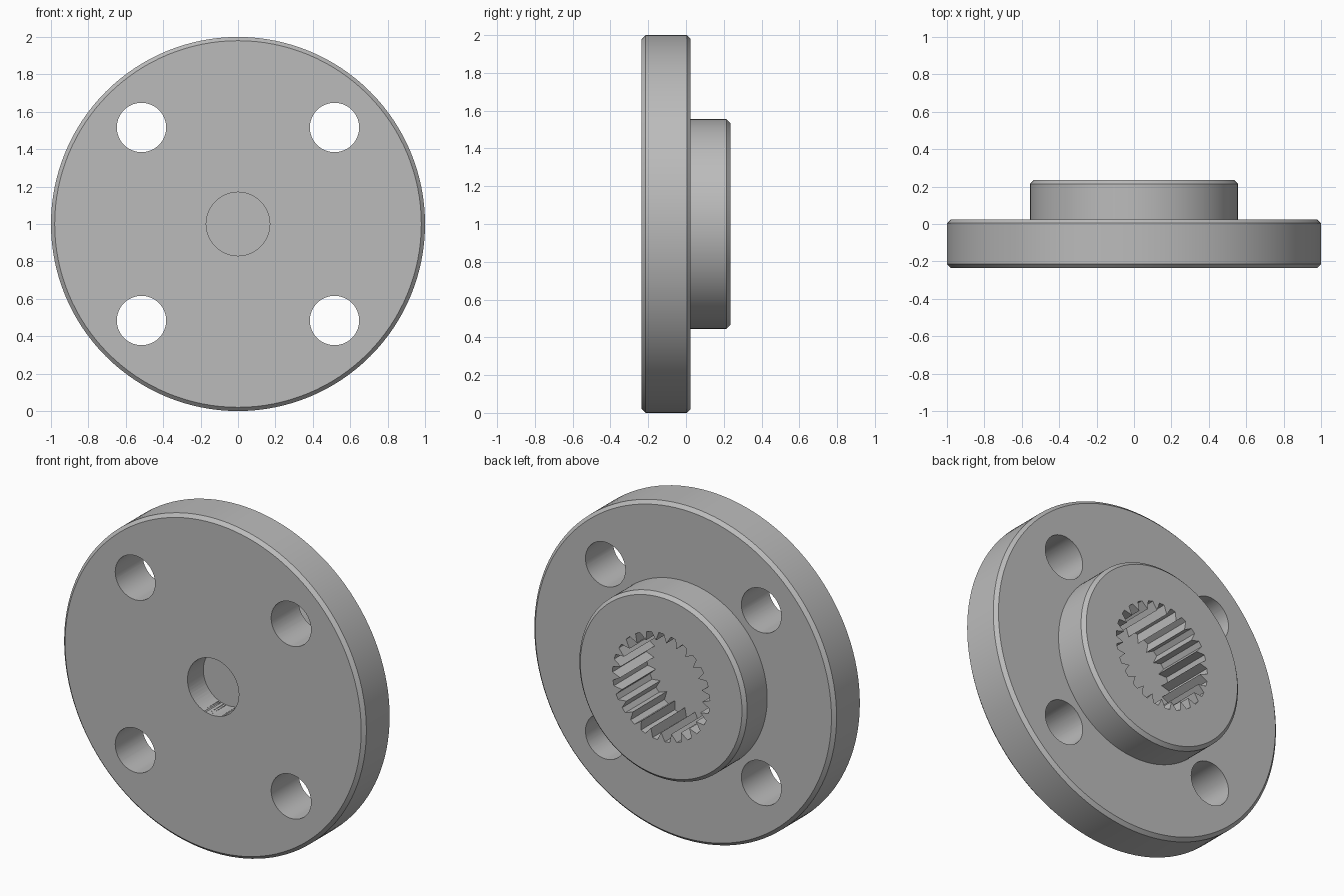
import bpy, bmesh
from math import sin, cos, pi, radians
from mathutils import Vector

cube = bpy.data.objects.get("Cube")
if cube:
    bpy.data.objects.remove(cube, do_unlink=True)

BACK, FRONT, STEP, FLOOR = 0.235, -0.235, 0.025, -0.085
BEVEL = 0.02
HUB_Z = 1.0

grey = bpy.data.materials.new("plain grey")
grey.use_nodes = True
colour = (0.5, 0.5, 0.5, 1)
grey.diffuse_color = colour
grey.node_tree.nodes["Principled BSDF"].inputs["Base Color"].default_value = colour


def make_object(name, bm):
    bmesh.ops.recalc_face_normals(bm, faces=bm.faces[:])
    mesh = bpy.data.meshes.new(name)
    bm.to_mesh(mesh)
    bm.free()
    mesh.materials.append(grey)
    obj = bpy.data.objects.new(name, mesh)
    bpy.context.collection.objects.link(obj)
    return obj


def lathe(name, profile, steps=128):
    """Spin (radius, y) points about the hub axis."""
    bm = bmesh.new()
    verts = [bm.verts.new((r, y, HUB_Z)) for r, y in profile]
    edges = [bm.edges.new(pair) for pair in zip(verts, verts[1:])]
    bmesh.ops.spin(bm, geom=verts + edges, cent=(0, 0, HUB_Z), axis=(0, 1, 0),
                   angle=2 * pi, steps=steps, use_duplicate=False)
    bmesh.ops.remove_doubles(bm, verts=bm.verts[:], dist=1e-5)
    return make_object(name, bm)


def prism(name, outline, y0, y1):
    """Extrude an (x, z) outline along y."""
    bm = bmesh.new()
    face = bm.faces.new([bm.verts.new((x, y0, z)) for x, z in outline])
    top = bmesh.ops.extrude_face_region(bm, geom=[face])["geom"]
    moved = [v for v in top if isinstance(v, bmesh.types.BMVert)]
    bmesh.ops.translate(bm, verts=moved, vec=Vector((0, y1 - y0, 0)))
    return make_object(name, bm)


def circle(radius, x=0, z=HUB_Z, count=64):
    return [(x + radius * cos(2 * pi * i / count), z + radius * sin(2 * pi * i / count))
            for i in range(count)]


# Chamfered disc with raised boss
flange = lathe("flange_hub", [
    (0, FRONT), (1 - BEVEL, FRONT), (1, FRONT + BEVEL), (1, STEP - BEVEL),
    (1 - BEVEL, STEP), (0.555, STEP), (0.555, BACK - BEVEL),
    (0.555 - BEVEL, BACK), (0, BACK)])

# Bolt holes and centre bore
cutters = [prism("bore_cutter", circle(0.17), -0.4, 0.4)]
for sx in (-1, 1):
    for sz in (-1, 1):
        cutters.append(prism("bolt_hole_cutter",
                             circle(0.132, sx * 0.516, HUB_Z + sz * 0.516), -0.4, 0.4))

# Toothed socket in the boss
TEETH, ROOT, TIP = 25, 0.322, 0.272
socket = []
for i in range(TEETH):
    for part, radius in ((-0.2, ROOT), (0.2, ROOT), (0.5, TIP)):
        a = 2 * pi * (i + part) / TEETH + pi / 2
        socket.append((radius * cos(a), HUB_Z + radius * sin(a)))
cutters.append(prism("socket_cutter", socket, FLOOR, 0.4))

# Cut the openings, then drop the cutters
bpy.context.view_layer.objects.active = flange
for cutter in cutters:
    cutter.hide_render = True
    mod = flange.modifiers.new("cut", 'BOOLEAN')
    mod.operation = 'DIFFERENCE'
    mod.solver = 'EXACT'
    mod.object = cutter
    bpy.ops.object.modifier_apply(modifier=mod.name)
for cutter in cutters:
    bpy.data.objects.remove(cutter, do_unlink=True)

bpy.ops.object.select_all(action='DESELECT')
flange.select_set(True)
bpy.ops.object.shade_smooth_by_angle(angle=radians(25))
